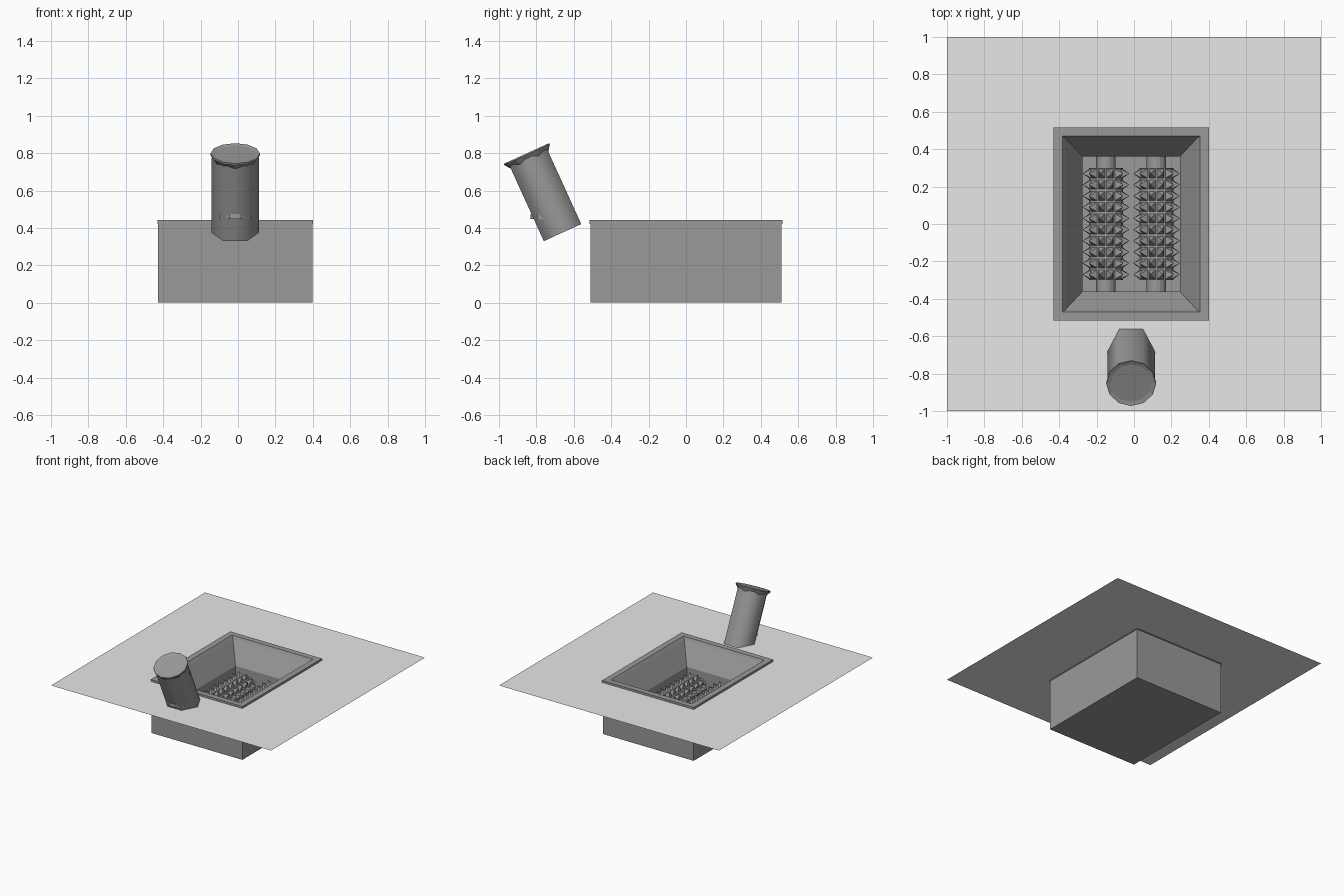
import bpy, bmesh, math
from mathutils import Matrix, Vector

if "Cube" in bpy.data.objects:
    bpy.data.objects.remove(bpy.data.objects["Cube"])

CX = -0.015  # shared centre line of pit and bin


def material(name, v):
    m = bpy.data.materials.new(name)
    m.diffuse_color = (v, v, v, 1)
    m.use_nodes = True
    m.node_tree.nodes["Principled BSDF"].inputs["Base Color"].default_value = m.diffuse_color
    return m


LIGHT = material("light_grey", 0.8)
GREY = material("mid_grey", 0.32)


def finish(name, bm, mat, smooth=None):
    bmesh.ops.recalc_face_normals(bm, faces=bm.faces)
    me = bpy.data.meshes.new(name)
    bm.to_mesh(me)
    bm.free()
    me.materials.append(mat)
    ob = bpy.data.objects.new(name, me)
    bpy.context.collection.objects.link(ob)
    if smooth:
        bpy.context.view_layer.objects.active = ob
        ob.select_set(True)
        bpy.ops.object.shade_smooth_by_angle(angle=math.radians(smooth))
        ob.select_set(False)
    return ob


def loft(bm, rings, caps=True):
    """Skin a list of equal-length point rings."""
    loops = [[bm.verts.new(p) for p in r] for r in rings]
    n = len(loops[0])
    for a, b in zip(loops, loops[1:]):
        for i in range(n):
            j = (i + 1) % n
            bm.faces.new((a[i], a[j], b[j], b[i]))
    if caps:
        bm.faces.new(loops[0][::-1])
        bm.faces.new(loops[-1])


def rect(hx, hy, z, cx=CX):
    return [(cx - hx, -hy, z), (cx + hx, -hy, z), (cx + hx, hy, z), (cx - hx, hy, z)]


def ring(n, r, z):
    return [(r * math.cos(2 * math.pi * i / n), r * math.sin(2 * math.pi * i / n), z)
            for i in range(n)]


# Ground sheet with an opening for the pit
bm = bmesh.new()
loft(bm, [rect(1, 1, 0.425, 0), rect(0.41, 0.51, 0.425)], caps=False)
for f in bm.faces:
    f.normal_update()
ground = finish("ground_sheet", bm, LIGHT)
if ground.data.polygons[0].normal.z < 0:
    ground.data.flip_normals()

# Pit: outer box, raised rim, sloping hopper and shaft
bm = bmesh.new()
loft(bm, [rect(0.412, 0.51, 0), rect(0.412, 0.51, 0.42), rect(0.416, 0.516, 0.422),
          rect(0.416, 0.516, 0.442), rect(0.368, 0.47, 0.442), rect(0.353, 0.46, 0.42),
          rect(0.26, 0.36, 0.26), rect(0.26, 0.36, 0.02)])
finish("shredder_pit", bm, GREY)


# Shredder rollers: shaft, drum and rings of pyramid teeth
def roller(name, x, z=0.15, rows=10, teeth=12, half=0.3):
    bm = bmesh.new()
    loft(bm, [ring(16, 0.052, -0.36), ring(16, 0.052, 0.36)])
    loft(bm, [ring(teeth, 0.09, -half), ring(teeth, 0.09, half)])
    pitch = 2 * half / rows
    for k in range(rows):
        y = -half + pitch * (k + 0.5)
        for t in range(teeth):
            a = 2 * math.pi * (t + 0.5) / teeth
            rot = Matrix.Rotation(a, 3, 'Z')
            base = [bm.verts.new(rot @ Vector((0.085, s * 0.02, y + u * pitch * 0.42)))
                    for s, u in ((-1, -1), (1, -1), (1, 1), (-1, 1))]
            tip = bm.verts.new(rot @ Vector((0.13, 0, y)))
            for i in range(4):
                bm.faces.new((base[i], base[(i + 1) % 4], tip))
            bm.faces.new(base[::-1])
    bm.transform(Matrix.Translation((x, 0, z)) @ Matrix.Rotation(math.pi / 2, 4, 'X'))
    finish(name, bm, GREY)


for side, x in (("left", -0.15), ("right", 0.12)):
    roller(side + "_roller", x)

# Tilted bin: six-sided body with a flared lid
TILT = Matrix.Translation((CX, -0.66, 0.375)) @ Matrix.Rotation(math.radians(24.5), 4, 'X')
bm = bmesh.new()
loft(bm, [ring(6, 0.127, 0), ring(6, 0.127, 0.44)])
bm.transform(TILT)
finish("bin_body", bm, GREY, 65)

bm = bmesh.new()
loft(bm, [ring(12, 0.11, 0.425), ring(12, 0.134, 0.458), ring(12, 0.132, 0.465),
          ring(12, 0.11, 0.46)])
bm.transform(TILT)
finish("bin_lid", bm, GREY)

# Level foot pedal poking out of the front of the bin
bm = bmesh.new()
loft(bm, [ring(10, 0.1, 0.448), ring(10, 0.1, 0.474)])
bm.transform(Matrix.Translation((CX, -0.735, 0)))
finish("bin_pedal", bm, GREY)
